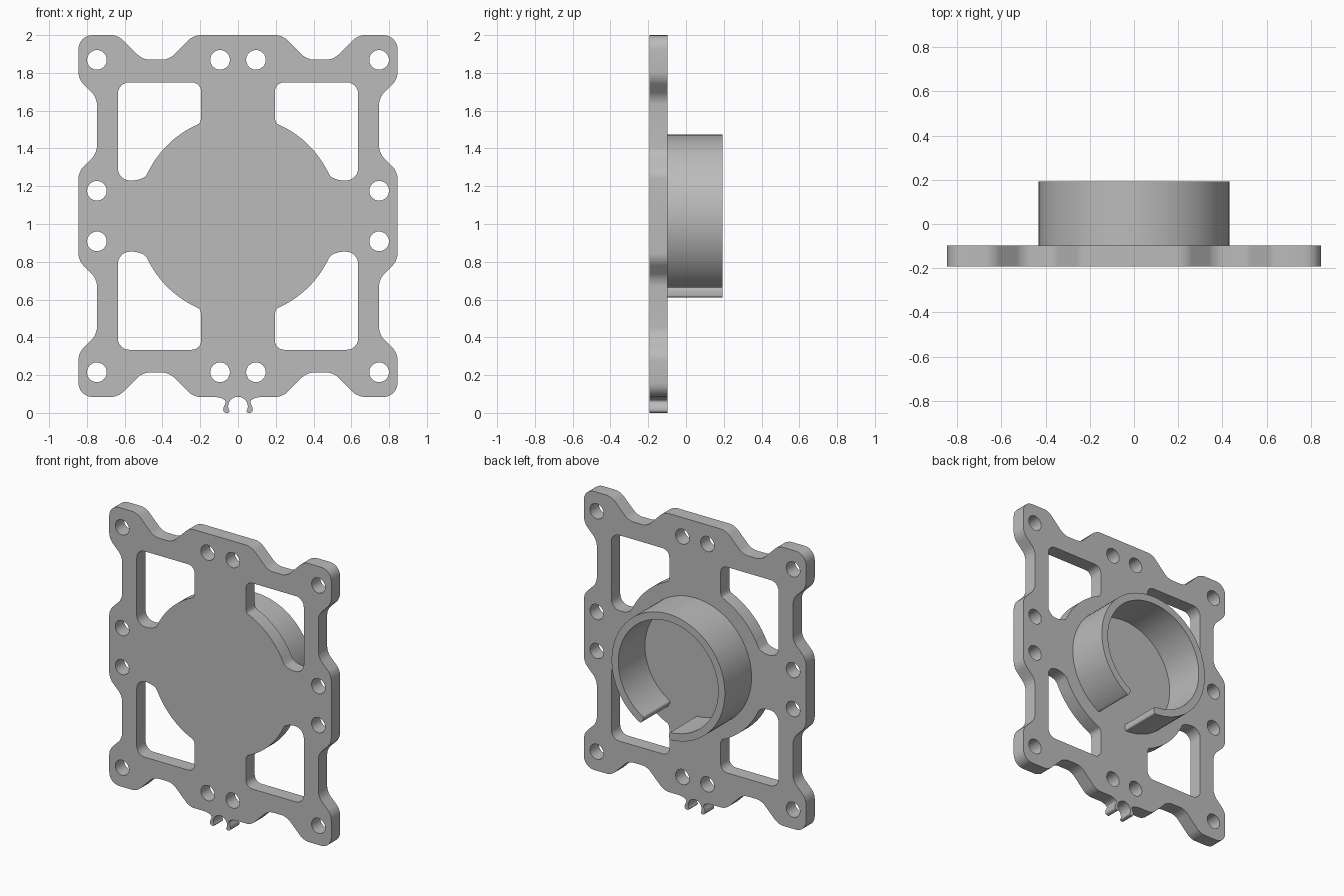
import bpy, bmesh
from math import sin, cos, tau, radians
from mathutils import Vector, Matrix

cube = bpy.data.objects.get("Cube")
if cube:
    bpy.data.objects.remove(cube, do_unlink=True)

CENTRE_Z = 1.042
FRONT, SEAT, BACK = -0.193, -0.097, 0.193   # depth planes

grey = bpy.data.materials.new("plain_grey")
grey.use_nodes = True
grey.diffuse_color = (0.5, 0.5, 0.5, 1)
grey.node_tree.nodes["Principled BSDF"].inputs["Base Color"].default_value = (0.5, 0.5, 0.5, 1)


def rounded(corners, steps=6):
    """Closed loop of (x, z, tangent length) corners, each blended by a curve."""
    loop = []
    for i, (x, z, t) in enumerate(corners):
        p = Vector((x, z))
        if t == 0:
            loop.append(p)
            continue
        ends = []
        for q in (corners[i - 1], corners[(i + 1) % len(corners)]):
            d = Vector(q[:2]) - p
            ends.append(p + d.normalized() * min(t, d.length * 0.49))
        a, b = ends
        ha, hb = a.lerp(p, 0.55), b.lerp(p, 0.55)
        for k in range(steps + 1):
            u = k / steps
            v = 1 - u
            loop.append(a * v**3 + ha * 3 * u * v * v + hb * 3 * u * u * v + b * u**3)
    return loop


def circle(x, z, r, n=32):
    return [Vector((x + r * cos(tau * k / n), z + r * sin(tau * k / n))) for k in range(n)]


def arc(r, start, end, n):
    """Points on a circle about the centre, angles in degrees."""
    angles = [radians(start + (end - start) * k / n) for k in range(n + 1)]
    return [(r * cos(a), r * sin(a), 0) for a in angles]


def slab(name, loops, y0, y1):
    """Fill the loops, inner ones as holes, and extrude from y0 to y1."""
    curve = bpy.data.curves.new(name, 'CURVE')
    curve.dimensions, curve.fill_mode = '2D', 'BOTH'
    curve.extrude = (y1 - y0) / 2
    for loop in loops:
        spline = curve.splines.new('POLY')
        spline.points.add(len(loop) - 1)
        spline.use_cyclic_u = True
        for point, p in zip(spline.points, loop):
            point.co = (p.x, p.y, 0, 1)
    helper = bpy.data.objects.new(name + "_curve", curve)
    bpy.context.collection.objects.link(helper)
    graph = bpy.context.evaluated_depsgraph_get()
    mesh = bpy.data.meshes.new_from_object(helper.evaluated_get(graph))
    bpy.data.objects.remove(helper, do_unlink=True)

    bm = bmesh.new()
    bm.from_mesh(mesh)
    bmesh.ops.remove_doubles(bm, verts=bm.verts, dist=0.0002)
    place = Matrix.Translation((0, (y0 + y1) / 2, CENTRE_Z)) @ Matrix.Rotation(radians(90), 4, 'X')
    bm.transform(place)
    bmesh.ops.recalc_face_normals(bm, faces=bm.faces)
    bm.to_mesh(mesh)
    bm.free()

    mesh.materials.clear()
    mesh.materials.append(grey)
    obj = bpy.data.objects.new(name, mesh)
    bpy.context.collection.objects.link(obj)
    bpy.ops.object.select_all(action='DESELECT')
    obj.select_set(True)
    bpy.context.view_layer.objects.active = obj
    bpy.ops.object.shade_smooth_by_angle(angle=radians(35))
    return obj


def flip(corners, sx, sz):
    return [(x * sx, z * sz, t) for x, z, t in corners]


# Scalloped outer edge, one quarter from top middle to side middle
W, H = 0.845, 0.958
S = 0.036
quarter = [(0.235, H, S), (0.365, 0.828, S), (0.505, 0.828, S), (0.635, H, S),
           (W, H, 0.075), (W, 0.725, S), (0.747, 0.627, S), (0.747, 0.333, S), (W, 0.235, S)]

# Small open clip under the bottom edge, right prong from plate to middle
prong = [(0.105, -H, 0.02), (0.068, -0.972, 0.02), (0.064, -0.99, 0.02), (0.08, -1.015, 0.02),
         (0.076, -1.042, 0.02), (0.045, -1.042, 0.02), (0.045, -1.03, 0.02)]
prong += [(x, z - 1.009, 0) for x, z, t in arc(0.052, -15, 85, 10)]

right = quarter + flip(quarter, 1, -1)[::-1] + prong
left = flip(prong, -1, 1)[::-1] + flip(quarter, -1, -1) + flip(quarter, -1, 1)[::-1]
loops = [rounded(right + left)]

# Four windows, each with one corner cut by the central disc
R, INNER, SILL = 0.53, 0.195, 0.188
lo, hi = radians(28), radians(65)
window = [((R - SILL * sin(lo)) / cos(lo), SILL, 0.07)]
window += arc(R, 28, 65, 14)
window += [(INNER, (R - INNER * cos(hi)) / sin(hi), 0.035),
           (INNER, 0.708, 0.05), (0.636, 0.708, 0.06), (0.636, SILL, 0.065)]

# Mounting holes at corners, top and bottom middle, and sides
for sx in (1, -1):
    for sz in (1, -1):
        loops.append(rounded(flip(window, sx, sz)))
        for x, z in ((0.747, 0.827), (0.095, 0.827), (0.747, 0.134)):
            loops.append(circle(x * sx, z * sz, 0.052))

slab("mounting_plate", loops, FRONT, SEAT)

# Open collar on the back, with a gap low on one side and softened ends
outer = arc(0.431, 299, 629, 88)
inner = arc(0.38, 629, 299, 88)
for side in (outer, inner):
    for i in (0, -1):
        side[i] = (*side[i][:2], 0.012)
slab("open_collar", [rounded(outer + inner)], SEAT - 0.02, BACK)
